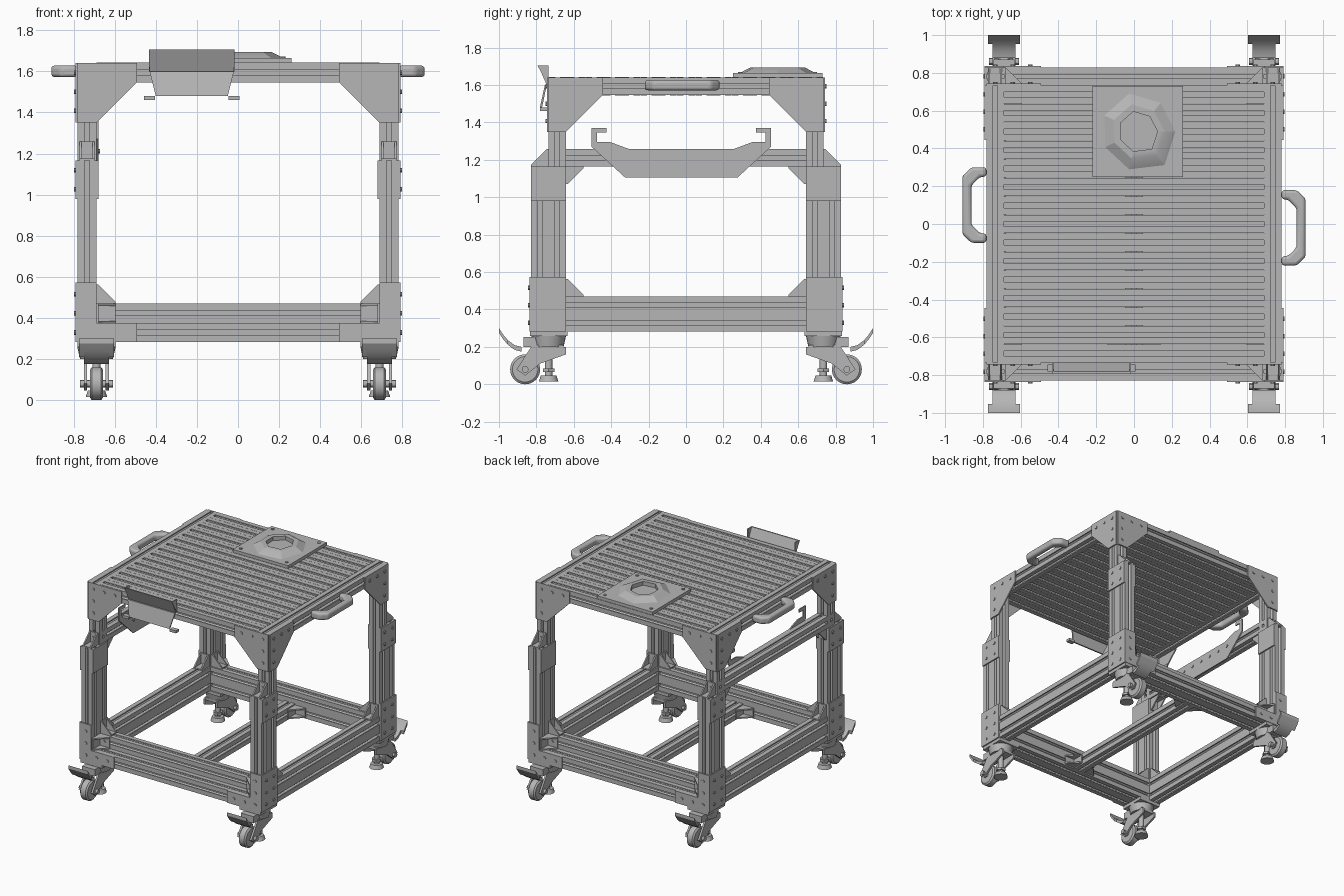
import bpy, bmesh, math, random

if "Cube" in bpy.data.objects:
    bpy.data.objects.remove(bpy.data.objects["Cube"])

metal = bpy.data.materials.new("light_grey_metal")
metal.use_nodes = True
metal.diffuse_color = (0.47, 0.47, 0.47, 1)
metal.node_tree.nodes["Principled BSDF"].inputs["Base Color"].default_value = metal.diffuse_color

# main dimensions
BAR = 0.093
HALF = BAR / 2
PLATE = 0.01
REACH = 0.29
LEG_X = 0.735
INNER_Y = 0.688
OUTER_Y = INNER_Y + BAR
BASE, SHOULDER, TOP = 0.283, 1.165, 1.64
RAIL_TOP = BASE + BAR + BAR
IN_X, EDGE = LEG_X - HALF, LEG_X + HALF
IN_Y, MID_Y, END = INNER_Y - HALF, INNER_Y + HALF, OUTER_Y + HALF
BOTH = (-1, 1)
SAME = (1, 1)
parts = {}


def prism(name, axis, outline, low, high, sign=SAME, top=None):
    """Extrude an outline along an axis, mirrored by the signs for x and y."""
    if name not in parts:
        parts[name] = bmesh.new()
    bm = parts[name]

    def place(p, depth):
        point = {"x": (depth, *p), "y": (p[0], depth, p[-1]), "z": (*p, depth)}[axis]
        return bm.verts.new([a * b for a, b in zip(point, (*sign, 1))])

    start = [place(p, low) for p in outline]
    end = [place(p, high) for p in top or outline]
    faces = [bm.faces.new(start), bm.faces.new(end)]
    for i in range(len(start)):
        faces.append(bm.faces.new((start[i - 1], start[i], end[i], end[i - 1])))
    bmesh.ops.recalc_face_normals(bm, faces=faces)


def rect(u, v):
    return [(u[0], v[0]), (u[1], v[0]), (u[1], v[1]), (u[0], v[1])]


def span(centre, reach):
    return centre - reach, centre + reach


def box(name, x, y, z, sign=SAME):
    prism(name, "z", rect(x, y), *z, sign)


def circle(centre, radius, sides):
    turns = [math.tau * i / sides for i in range(sides)]
    return [(centre[0] + radius * math.cos(t), centre[1] + radius * math.sin(t)) for t in turns]


def cylinder(name, axis, centre, radius, depth, sign=SAME, sides=24, top=None):
    prism(name, axis, circle(centre, radius, sides), *depth, sign, circle(centre, top or radius, sides))


def bar(name, axis, centre, length, sign=SAME, size=BAR):
    """Square bar with a T-shaped slot along each side."""
    half, slot = size / 2, size / 8
    lip, floor = half * 0.8, half * 0.4
    lower = [(half, -half), (half, -slot), (lip, -slot), (lip, -2 * slot), (floor, -slot)]
    side = lower + [(u, -v) for u, v in lower[:0:-1]]
    outline = []
    for quarter in range(4):
        outline += [(centre[0] + u, centre[1] + v) for u, v in side]
        side = [(-v, u) for u, v in side]
    prism(name, axis, outline, *length, sign)


def gusset(u, v, du, dv, rim):
    """Corner outline with two square arms joined by a diagonal."""
    ru, rv = math.copysign(rim, du), math.copysign(rim, dv)
    return [(u, v), (u + du, v), (u + du, v + rv), (u + ru, v + dv), (u, v + dv)]


def bracket(axis, u, v, du, dv, depth, sign):
    """Angle bracket: two cheeks and two flanges."""
    name = "angle_brackets"
    for d in (depth[0], depth[1] - PLATE):
        prism(name, axis, gusset(u, v, du, dv, PLATE), d, d + PLATE, sign)
    prism(name, axis, rect((u, u + math.copysign(PLATE, du)), (v, v + dv)), *depth, sign)
    prism(name, axis, rect((u, u + du), (v, v + math.copysign(PLATE, dv))), *depth, sign)


def screws(axis, spots, surface, sign=SAME):
    for spot in spots:
        cylinder("screw_heads", axis, spot, 0.012, (surface, surface + 0.006), sign, 10)


def arm_spots(u, v, step):
    """Screw places along the two arms of a corner plate."""
    return [(u - i * BAR, v) for i in range(3)] + [(u, v + i * step) for i in (1, 2)]


# table top: slotted bars side by side between two side rails
pitch = 2 * MID_Y / 15
for i in range(15):
    bar("table_slats", "x", ((i - 7) * pitch, TOP - HALF), span(0, IN_X), size=pitch * 0.985)

# side rails and base frame
for side in BOTH:
    bar("table_side_rails", "y", (LEG_X, TOP - HALF), span(0, MID_Y), (side, 1))
    for z in (BASE + HALF, RAIL_TOP - HALF):
        bar("base_side_rails", "y", (LEG_X, z), span(0, IN_Y), (side, 1))
        bar("base_cross_rails", "x", (INNER_Y, z), span(0, IN_X), (1, side))
    bar("base_cross_rails", "x", (OUTER_Y, BASE + HALF), span(0, IN_X), (1, side))
bar("base_middle_rail", "y", (0, BASE + HALF), span(0, IN_Y))
bar("upper_side_rail", "y", (-LEG_X, SHOULDER + HALF), span(0, MID_Y))

for sign in [(sx, sy) for sx in BOTH for sy in BOTH]:
    # legs: tall inner post beside a shorter outer post
    bar("inner_posts", "z", (LEG_X, INNER_Y), (BASE, TOP - BAR), sign)
    bar("outer_posts", "z", (LEG_X, OUTER_Y), (BASE, SHOULDER), sign)

    # top corner plates
    outside = (EDGE, EDGE + PLATE)
    prism("corner_plates", "y", gusset(EDGE, TOP, -REACH, -REACH, BAR), MID_Y, MID_Y + PLATE, sign)
    prism("corner_plates", "x", gusset(MID_Y, TOP, -REACH, -REACH, BAR), *outside, sign)
    screws("y", arm_spots(LEG_X, TOP - HALF, -BAR), MID_Y + PLATE, sign)
    screws("x", arm_spots(INNER_Y, TOP - HALF, -BAR), EDGE + PLATE, sign)

    # base corner plates and post joining plates
    far, high = EDGE - REACH, BASE + REACH
    ell = [(EDGE, BASE), (EDGE, high), (IN_X, high), (IN_X, BASE + BAR), (far, BASE + BAR), (far, BASE)]
    prism("base_plates", "y", ell, END, END + PLATE, sign)
    screws("y", arm_spots(LEG_X, BASE + HALF, BAR), END + PLATE, sign)
    box("base_plates", outside, (IN_Y, END + PLATE), (BASE, high), sign)
    joint = (SHOULDER - 2 * BAR, SHOULDER)
    box("joining_plates", outside, (IN_Y, END), joint, sign)
    box("joining_plates", (IN_X - PLATE, IN_X), (IN_Y, END), joint, sign)
    heights = [BASE + HALF + i * BAR for i in range(3)] + [SHOULDER - HALF, SHOULDER - HALF - BAR]
    screws("x", [(y, z) for y in (INNER_Y, OUTER_Y) for z in heights], EDGE + PLATE, sign)

    # angle brackets
    width = (IN_X + PLATE, EDGE - PLATE)
    bracket("x", MID_Y, SHOULDER, BAR, BAR, width, sign)
    bracket("z", IN_X, MID_Y, -BAR, BAR, (RAIL_TOP - BAR, RAIL_TOP), sign)
    bracket("y", IN_X, RAIL_TOP, -BAR, BAR, (IN_Y + PLATE, MID_Y - PLATE), sign)
    bracket("x", IN_Y, RAIL_TOP, -BAR, BAR, width, sign)
    bracket("z", HALF, IN_Y, BAR, -BAR, (BASE + PLATE, BASE + BAR - PLATE), sign)
    if sign[0] < 0:
        bracket("x", IN_Y, SHOULDER, -BAR, -BAR, width, sign)
    screws("y", [(LEG_X, SHOULDER + HALF), (IN_X - HALF, RAIL_TOP - HALF)], MID_Y + PLATE, sign)

    # casters
    radius, wheel_y, neck = 0.08, 0.86, 0.2
    hub = (wheel_y, radius)
    box("caster_plates", span(IN_X, BAR), span(MID_Y, 0.1), (BASE - 0.025, BASE), sign)
    cylinder("caster_swivels", "z", (IN_X, MID_Y), radius, (neck, BASE - 0.025), sign, top=BAR)
    fork = [(MID_Y - BAR, neck), (MID_Y + BAR, neck), (wheel_y + HALF, radius), (wheel_y, HALF),
            (MID_Y + HALF, 0.11), (MID_Y - BAR, 0.16)]
    for x in (IN_X - 0.06, IN_X + HALF):
        prism("caster_forks", "x", fork, x, x + 0.015, sign)
    box("caster_forks", span(IN_X, 0.06), span(MID_Y, radius), (neck - PLATE, neck + PLATE), sign)
    cylinder("wheels", "x", hub, radius, span(IN_X, 0.022), sign, 40)
    for side in BOTH:
        face = IN_X + side * 0.022
        cylinder("wheels", "x", hub, radius, (face, face + side * PLATE), sign, 40, radius * 0.85)
    cylinder("axles", "x", hub, 0.018, span(IN_X, radius), sign, 12)

    # levelling feet
    cylinder("foot_stems", "z", (IN_X, MID_Y), 0.02, (HALF, neck), sign, 16)
    cylinder("foot_nuts", "z", (IN_X, MID_Y), 0.036, (0.065, 0.085), sign, 6)
    cylinder("foot_pads", "z", (IN_X, MID_Y), 0.052, (0.015, HALF), sign, top=0.042)

    # brake pedals: curved tongue with a wide tip
    box("brake_blocks", span(IN_X, 0.055), (MID_Y + HALF, wheel_y + PLATE), (neck, BASE - 0.03), sign)
    curve = [(0.88 + 0.12 * t, neck + 0.1 * t * t) for t in (0, 0.3, 0.6, 0.8, 1)]
    for reach, path in ((0.06, curve), (0.085, curve[-3:])):
        sheet = path + [(y, z - 0.025) for y, z in reversed(path)]
        prism("brake_pedals", "x", sheet, *span(IN_X, reach), sign)


def bow(depth, length):
    """Half of a chamfered handle outline."""
    cut = depth - HALF
    return [(EDGE, length), (EDGE + cut, length), (EDGE + depth, length - HALF)]


# side handles, staggered along the table
for side, middle in ((1, -0.02), (-1, 0.1)):
    outer, inner = bow(0.127, 0.2), bow(0.08, 0.15)
    half = inner[::-1] + []
    loop = outer + [(x, -y) for x, y in outer[::-1]] + [(x, -y) for x, y in inner] + half
    prism("side_handles", "z", [(x, y + middle) for x, y in loop], *span(TOP - 0.04, 0.028), (side, 1))

# hook plate inside the upper rail: a long web with an open hook at each end
web, tip, lip = SHOULDER - 0.06, 1.37, 0.025
hook = [(0.3, web), (0.48, 1.27), (0.48, tip), (0.4, tip), (0.4, tip - lip), (0.45, tip - lip),
        (0.45, tip - 3 * lip), (0.38, tip - 3 * lip), (0.28, SHOULDER + BAR)]
outline = hook + [(-y, z) for y, z in reversed(hook)]
prism("hook_plate", "x", [(y - lip, z) for y, z in outline], -IN_X, PLATE - IN_X)
screws("x", [(y * PLATE - lip, SHOULDER + HALF) for y in range(-30, 31, 10)], PLATE - IN_X)

# front holder: a sheet bent outwards above and below its fold
BACK = (-1, -1)
fold, width = 1.6, (0.02, 0.43)
sheet = rect(width, (MID_Y, MID_Y + PLATE))
flare = rect(width, (MID_Y + HALF, MID_Y + HALF + PLATE))
prism("front_holder", "z", sheet, fold, TOP + 0.065, BACK, flare)
foot = rect((0.05, 0.4), (MID_Y + 0.035, MID_Y + HALF))
sheet = rect(width, (MID_Y + PLATE, MID_Y + 2 * PLATE))
prism("front_holder", "z", sheet, fold, 1.48, BACK, foot)
for x in width:
    ear = [(MID_Y, fold), (MID_Y, TOP + 0.065), (MID_Y + 0.06, TOP + 0.065)]
    prism("front_holder", "x", ear, *span(x, 0.003), BACK)
    box("front_holder", span(x, 0.027), (MID_Y + PLATE, MID_Y + HALF), (1.46, 1.48), BACK)

# swivel mount on the table: square plate under a rough folded ring
middle = (0.02, 0.49)
box("mount_plate", span(middle[0], 0.24), span(middle[1], 0.24), (TOP, TOP + 0.025))
random.seed(4)
rough = [random.uniform(0.9, 1.1) for i in range(7)]


def ragged(radius):
    return [(middle[0] + (x - middle[0]) * k, middle[1] + (y - middle[1]) * k)
            for (x, y), k in zip(circle(middle, radius, 7), rough)]


low_rim, high_rim, hole = ragged(0.21), ragged(0.15), ragged(0.11)
for i in range(7):
    wedge = [low_rim[i - 1], low_rim[i], hole[i], hole[i - 1]]
    ridge = [high_rim[i - 1], high_rim[i], hole[i], hole[i - 1]]
    prism("mount_ring", "z", wedge, TOP + 0.025, TOP + 0.055, top=ridge)
screws("z", [(x, y) for x in span(middle[0], 0.2) for y in span(middle[1], 0.2)], TOP + 0.025)

# turn every part into an object
bpy.ops.object.select_all(action="DESELECT")
for name, bm in parts.items():
    mesh = bpy.data.meshes.new(name)
    bm.to_mesh(mesh)
    bm.free()
    mesh.materials.append(metal)
    part = bpy.data.objects.new(name, mesh)
    bpy.context.collection.objects.link(part)
    if name == "side_handles":
        bevel = part.modifiers.new("rounding", "BEVEL")
        bevel.width, bevel.segments = 0.016, 3
    part.select_set(True)
    bpy.context.view_layer.objects.active = part
bpy.ops.object.shade_smooth_by_angle(angle=math.radians(30))
